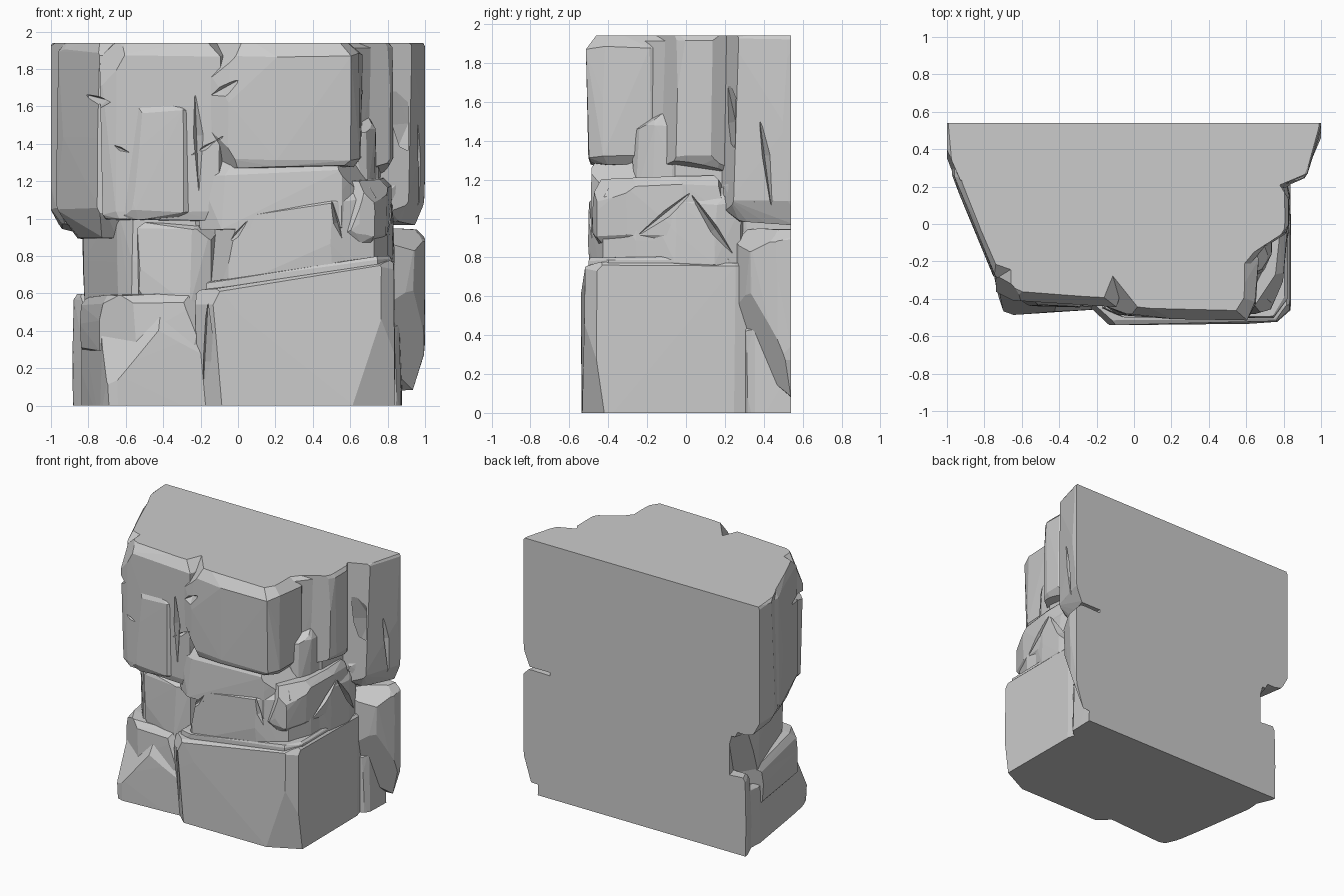
import bpy, bmesh, random
from mathutils import Vector

if "Cube" in bpy.data.objects:
    bpy.data.objects.remove(bpy.data.objects["Cube"])

rng = random.Random(4)
blocks = bpy.data.collections.new("rock_blocks")
cracks = bpy.data.collections.new("crack_cutters")
for c in (blocks, cracks):
    bpy.context.scene.collection.children.link(c)


def hull(name, pts, coll, cuts=(), chips=0):
    """Convex stone from points, cut by (point, normal) planes and chipped at random corners."""
    bm = bmesh.new()
    for p in pts:
        bm.verts.new(p)
    r = bmesh.ops.convex_hull(bm, input=bm.verts)
    junk = {v for v in r["geom_interior"] + r["geom_unused"] if isinstance(v, bmesh.types.BMVert)}
    bmesh.ops.delete(bm, geom=list(junk), context='VERTS')
    cuts = list(cuts)
    if chips:
        mid = sum((v.co for v in bm.verts), Vector()) / len(bm.verts)
        corners = [v.co.copy() for v in bm.verts if v.co.y < .4 and 0 < v.co.z < 1.9]
        for co in rng.sample(corners, min(chips, len(corners))):
            n = (co - mid)
            n.z *= rng.uniform(.3, 1)
            n.normalize()
            cuts.append((co - n * rng.uniform(.012, .03), n))
    for co, no in cuts:
        bmesh.ops.bisect_plane(bm, geom=bm.verts[:] + bm.edges[:] + bm.faces[:],
                               plane_co=co, plane_no=no, clear_outer=True)
        bmesh.ops.holes_fill(bm, edges=[e for e in bm.edges if e.is_boundary])
    bmesh.ops.recalc_face_normals(bm, faces=bm.faces)
    me = bpy.data.meshes.new(name)
    bm.to_mesh(me)
    bm.free()
    ob = bpy.data.objects.new(name, me)
    coll.objects.link(ob)
    ob.hide_render = True
    return ob


def stone(name, plan, z0, z1, b0=0.03, b1=0.03, tilt=0.0, jit=0.011, cuts=(), chips=5):
    """Chamfered prism over a plan outline; tilt raises the top along x."""
    c = sum((Vector(p) for p in plan), Vector((0, 0))) / len(plan)
    rings = [(0, b0), (b0 * 1.3, 0), (0.5, 0), (-b1, 0), (None, b1)]
    pts = []
    for i, (h, inset) in enumerate(rings):
        for p in plan:
            d = c - Vector(p)
            q = Vector(p) + d.normalized() * inset
            top = z1 + tilt * p[0]
            z = [z0, z0 + h if h is not None else 0, (z0 + top) / 2, top - b1, top][i]
            j = [rng.uniform(-jit, jit) for _ in range(3)]
            pts.append((q.x + j[0], q.y + j[1], z + j[2]))
    return hull(name, pts, blocks, cuts, chips)


T = 1.965   # top overshoot, trimmed flat later
# inner mass
core = stone("core", [(-.78, .7), (-.55, -.2), (.55, -.3), (.74, -.05), (.78, .7)], -.1, T, 0, .05, chips=0)
# lower course
stone("lower_right", [(-.12, .7), (-.23, -.47), (-.14, -.535), (.76, -.525), (.835, -.46),
                      (.835, .25), (.7, .7)], -.1, .65, .0, .02, .15, .008,
      cuts=[((.62, -.53, 0), (.13, -.26, -.037))], chips=3)
stone("lower_left", [(-.8, .7), (-.83, .3), (-.73, -.33), (-.68, -.485), (-.32, -.455),
                     (-.1, -.44), (0, .7)], -.1, .47, 0, .035)
stone("lower_left_ledge", [(-.8, .7), (-.84, .3), (-.73, -.3), (-.66, -.42), (-.2, -.44),
                           (0, -.4), (0, .7)], .3, .61, 0, .04, .03)
stone("lower_left_flange", [(-.9, .7), (-.885, .52), (-.82, .38), (-.7, .4), (-.7, .7)], -.1, .59, 0, .03)
stone("right_back_foot", [(.6, .7), (.6, .2), (.83, .3), (.87, .36), (.88, .7)], -.1, .5, 0)
stone("right_back_lower", [(.6, .7), (.6, .2), (.84, .28), (.94, .34), (.995, .46), (1.01, .7)],
      .05, .94, .17, .06)
# middle course
stone("mid_left", [(-.83, .7), (-.82, .3), (-.64, -.25), (-.56, -.34), (-.15, -.36),
                   (.2, -.3), (.2, .7)], .5, 1.06, 0, 0)
stone("mid_left_panel", [(-.52, 0), (-.53, -.37), (-.25, -.4), (-.14, -.36), (0, 0)], .5, .97)
stone("bedding_slab", [(-.1, .5), (-.17, -.45), (-.05, -.5), (.75, -.5), (.82, -.4),
                       (.82, .22), (.7, .5)], .5, .69, .02, .015, .14, .005, chips=0)
stone("mid_right", [(-.1, .5), (-.14, -.4), (-.04, -.485), (.5, -.495), (.73, -.43),
                    (.79, -.25), (.79, .22), (.7, .5)], .6, 1.05, .02, .05, .16)
stone("mid_corner", [(.3, .1), (.5, -.45), (.58, -.49), (.72, -.47), (.79, -.3),
                     (.82, -.02), (.8, .2)], .84, 1.12, .06, .05, .12)
stone("mid_side", [(.5, -.1), (.78, -.2), (.82, -.05), (.83, .15), (.8, .3), (.5, .4)],
      .72, 1.15, .04, .07)
# upper course
stone("upper_left", [(-.95, .7), (-.965, .26), (-.925, .17), (-.785, -.13), (-.745, -.3), (-.6, -.35),
                     (0, 0), (0, .7)], .9, T, .12, .07)
stone("upper_left_flange", [(-1, .7), (-1, .36), (-.95, .22), (-.6, .2), (-.6, .7)], .93, T, .1, .04)
stone("upper_left_front", [(-.72, .2), (-.73, -.36), (-.65, -.41), (-.3, -.42), (-.1, -.44),
                           (.1, .2)], .99, T, .03, .1)
stone("upper_left_bulge", [(-.68, 0), (-.66, -.41), (-.55, -.435), (-.3, -.435), (-.22, -.39),
                           (-.2, 0)], 1.0, 1.68, .03, .11)
stone("upper_front", [(-.18, .2), (-.2, -.41), (-.05, -.48), (.2, -.51), (.6, -.505),
                      (.645, -.42), (.66, -.18), (.5, .2)], 1.28, T, .03, .09)
stone("upper_front_sill", [(-.2, .2), (-.2, -.4), (-.08, -.475), (.56, -.485), (.66, -.4),
                           (.72, -.15), (.5, .2)], .95, 1.32, .0, .08, .03)
stone("upper_right_panel", [(.3, .5), (.5, -.25), (.66, -.19), (.79, -.09), (.825, 0),
                            (.83, .18), (.7, .5)], 1.25, T, .05, .04)
stone("upper_right_rib", [(.5, 0), (.62, -.27), (.68, -.25), (.73, -.17), (.74, 0)], 1.1, 1.58, .02, .1)
stone("upper_right_back", [(.6, .7), (.6, .1), (.84, .17), (.91, .23), (.94, .38), (1, .52),
                           (1, .7)], .95, T, .11, .04)
stone("right_back_knob", [(.7, .5), (.8, .2), (.88, .24), (.93, .36), (.9, .5)], 1.02, 1.3, .05, .06)


def crack(a, b, out, width):
    """Tapered sliver groove from a to b, widest mid-way; out points out of the rock."""
    a, b, out = Vector(a), Vector(b), Vector(out)
    side = (b - a).cross(out).normalized() * width
    m = a.lerp(b, rng.uniform(.35, .65))
    hull("crack", [a, b, a + out, b + out, m - out * .45, m + out + side * 2, m + out - side], cracks)


F, R = (0, -.09, 0), (.09, 0, 0)
for a, b, o, w in [
        ((-.21, -.43, 1.15), (-.23, -.43, 1.66), F, .05),
        ((-.25, -.43, 1.34), (-.08, -.46, 1.44), F, .03),
        ((-.18, -.45, 1.64), (.0, -.48, 1.74), F, .05),
        ((-.68, -.41, 1.4), (-.55, -.43, 1.34), F, .03),
        ((-.19, -.47, .02), (-.16, -.47, .55), F, .03),
        ((-.5, -.47, .47), (-.72, -.45, .28), F, .03),
        ((-.06, -.48, .86), (.06, -.49, 1.0), F, .03),
        ((.5, -.49, 1.1), (.56, -.49, .88), F, .03),
        ((-.8, -.12, 1.66), (-.68, -.41, 1.62), (-.06, -.06, 0), .04),
        ((.82, .2, 1.75), (.82, .3, 1.3), R, .05),
        ((.79, -.24, .92), (.81, .02, 1.13), R, .03),
        ((.81, .03, 1.12), (.81, .24, .82), R, .03),
        ((.87, .33, .05), (.95, .33, .6), R, .03),
        ((.96, .44, 1.05), (.95, .38, 1.5), R, .03)]:
    crack(a, b, o, w)

# trim box gives the flat top, base and back
trim = hull("trim_box", [(x, y, z) for x in (-1, 1) for y in (-.54, .54) for z in (0, 1.94)],
            bpy.context.scene.collection)

# merge the stones into one rock
blocks.objects.unlink(core)
bpy.context.scene.collection.objects.link(core)
for op, coll, ob in (('UNION', blocks, None), ('DIFFERENCE', cracks, None), ('INTERSECT', None, trim)):
    m = core.modifiers.new(op.lower(), 'BOOLEAN')
    m.operation, m.solver = op, 'EXACT'
    if coll:
        m.operand_type, m.collection = 'COLLECTION', coll
    else:
        m.object = ob
bpy.context.view_layer.update()
dg = bpy.context.evaluated_depsgraph_get()
mesh = bpy.data.meshes.new_from_object(core.evaluated_get(dg))
rock = bpy.data.objects.new("cliff_rock", mesh)
bpy.context.scene.collection.objects.link(rock)
for ob in list(blocks.objects) + list(cracks.objects) + [core, trim]:
    bpy.data.objects.remove(ob)
